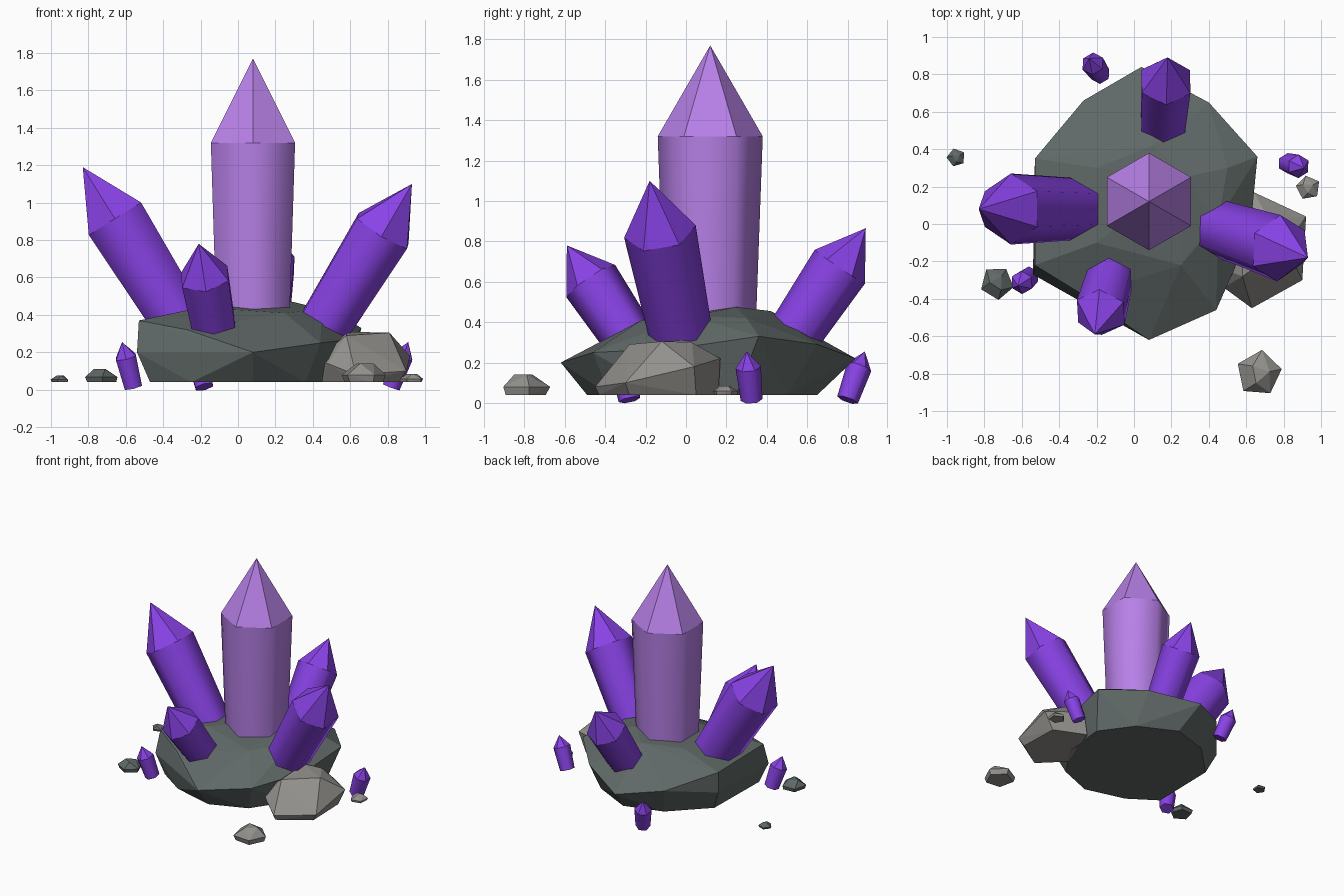
import bpy, bmesh, math, random
from mathutils import Vector

random.seed(4)
if "Cube" in bpy.data.objects:
    bpy.data.objects.remove(bpy.data.objects["Cube"])


def material(name, rgb):
    m = bpy.data.materials.new(name)
    m.use_nodes = True
    color = (*rgb, 1)
    m.diffuse_color = color
    bsdf = m.node_tree.nodes["Principled BSDF"]
    bsdf.inputs["Base Color"].default_value = color
    bsdf.inputs["Roughness"].default_value = 0.7
    return m


LILAC = material("lilac crystal", (0.48, 0.22, 0.81))
VIOLET = material("violet crystal", (0.25, 0.055, 0.79))
SLATE = material("slate rock", (0.115, 0.14, 0.135))
GREY = material("grey rock", (0.29, 0.28, 0.265))


def finish(name, bm, mat):
    bmesh.ops.recalc_face_normals(bm, faces=bm.faces)
    mesh = bpy.data.meshes.new(name)
    bm.to_mesh(mesh)
    bm.free()
    mesh.materials.append(mat)
    obj = bpy.data.objects.new(name, mesh)
    bpy.context.collection.objects.link(obj)
    return obj


def crystal(name, tip, direction, radius, tip_length, length, mat):
    """Six-sided shaft, slightly narrower at the foot, with a pointed end."""
    bm = bmesh.new()
    rings = []
    for z, r in ((-length, radius * 0.86), (-tip_length, radius)):
        rings.append([bm.verts.new((r * math.sin(i * math.pi / 3),
                                    r * math.cos(i * math.pi / 3), z))
                      for i in range(6)])
    foot, shoulder = rings
    apex = bm.verts.new((0, 0, 0))
    bm.faces.new(foot)
    for i in range(6):
        j = (i + 1) % 6
        shaft = bm.faces.new((foot[i], foot[j], shoulder[j], shoulder[i]))
        shaft.smooth = True
        bm.faces.new((shoulder[i], shoulder[j], apex))
    # Crisp rims between foot, shaft and point
    for ring in rings:
        for i in range(6):
            bm.edges.get((ring[i], ring[(i + 1) % 6])).smooth = False
    turn = Vector((0, 0, 1)).rotation_difference(Vector(direction))
    for v in bm.verts:
        v.co = turn @ v.co + Vector(tip)
    return finish(name, bm, mat)


def rock(name, points, mat):
    """Faceted stone wrapped around a few corner points."""
    bm = bmesh.new()
    for p in points:
        bm.verts.new(p)
    out = bmesh.ops.convex_hull(bm, input=bm.verts)
    loose = {g for g in out["geom_interior"] + out["geom_unused"]
             if isinstance(g, bmesh.types.BMVert)}
    bmesh.ops.delete(bm, geom=list(loose), context="VERTS")
    bmesh.ops.dissolve_limit(bm, angle_limit=0.02, verts=bm.verts, edges=bm.edges)
    return finish(name, bm, mat)


def pebble(name, x, y, radius, height, start, mat):
    """Small flat-bottomed stone made of pentagon rings."""
    points = []
    for level, size, count in ((0, 0.9, 5), (0.4, 1, 5), (1, 0.45, 3)):
        for i in range(count):
            a = start + 2 * math.pi * i / count
            r = radius * size * random.uniform(0.94, 1.03)
            points.append((x + r * math.cos(a), y + r * math.sin(a),
                           0.04 + height * level))
    return rock(name, points, mat)


# Main crystal cluster
crystal("main_crystal", (0.08, 0.12, 1.77), (0, 0, 1), 0.26, 0.45, 1.45, LILAC)
crystal("left_leaning_crystal", (-0.83, 0.08, 1.19), (-0.53, 0, 0.85),
        0.19, 0.325, 1.04, VIOLET)
crystal("right_leaning_crystal", (0.93, -0.18, 1.10), (0.52, -0.17, 0.84),
        0.18, 0.30, 0.98, VIOLET)
crystal("front_crystal", (-0.21, -0.59, 0.78), (-0.15, -0.55, 0.82),
        0.145, 0.215, 0.72, VIOLET)
crystal("back_crystal", (0.18, 0.89, 0.865), (0.04, 0.56, 0.83),
        0.15, 0.23, 0.76, VIOLET)

# Small crystals standing around the rock
for name, tip, foot in (
        ("small_front_crystal", (-0.62, -0.33, 0.255), (-0.56, -0.28, 0.015)),
        ("small_side_crystal", (0.91, 0.30, 0.255), (0.82, 0.325, 0.015)),
        ("small_back_crystal", (-0.24, 0.885, 0.255), (-0.18, 0.80, 0.015))):
    axis = Vector(tip) - Vector(foot)
    crystal(name, tip, axis, 0.063, 0.085, axis.length, VIOLET)

# Base rock: flat underside, wide waist, sloping top
underside = [(-0.47, -0.25), (-0.46, 0.3), (-0.2, 0.56), (0.1, 0.65), (0.4, 0.5),
             (0.58, 0.25), (0.55, -0.1), (0.36, -0.38), (0.08, -0.49), (-0.25, -0.4)]
waist = [(-0.54, -0.27, 0.2), (0.08, -0.62, 0.2), (0.44, -0.46, 0.25),
         (0.62, -0.05, 0.27), (0.66, 0.36, 0.33), (0.4, 0.65, 0.29),
         (0.04, 0.84, 0.22), (-0.27, 0.66, 0.26), (-0.53, 0.35, 0.2)]
top = [(-0.53, 0.35, 0.36), (-0.53, -0.22, 0.37), (-0.27, -0.38, 0.32),
       (-0.2, -0.1, 0.44), (0.27, 0.25, 0.475), (0.1, 0.42, 0.455),
       (0.45, 0.02, 0.43), (0.25, -0.22, 0.41), (0.5, 0.3, 0.42), (-0.2, 0.3, 0.44)]
rock("base_rock", [(x, y, 0.04) for x, y in underside] + waist + top, SLATE)

# Boulder leaning on the base
rock("boulder", [
    (0.37, -0.2, 0.13), (0.48, -0.34, 0.14), (0.63, -0.45, 0.08), (0.9, -0.3, 0.1),
    (0.92, 0.04, 0.18), (0.64, 0.17, 0.22), (0.58, -0.28, 0.29), (0.81, -0.12, 0.305),
    (0.72, 0.03, 0.3), (0.58, 0.0, 0.31), (0.86, -0.28, 0.04), (0.85, 0.05, 0.04),
    (0.6, 0.16, 0.04), (0.45, -0.25, 0.04), (0.63, -0.43, 0.04)], GREY)

# Scattered pebbles
pebble("front_pebble", 0.67, -0.80, 0.125, 0.1, 0.2, GREY)
pebble("side_pebble", 0.93, 0.195, 0.067, 0.045, 0.5, GREY)
pebble("left_pebble", -0.73, -0.315, 0.092, 0.07, 1.0, SLATE)
pebble("tiny_left_pebble", -0.95, 0.355, 0.052, 0.035, 0.6, SLATE)
